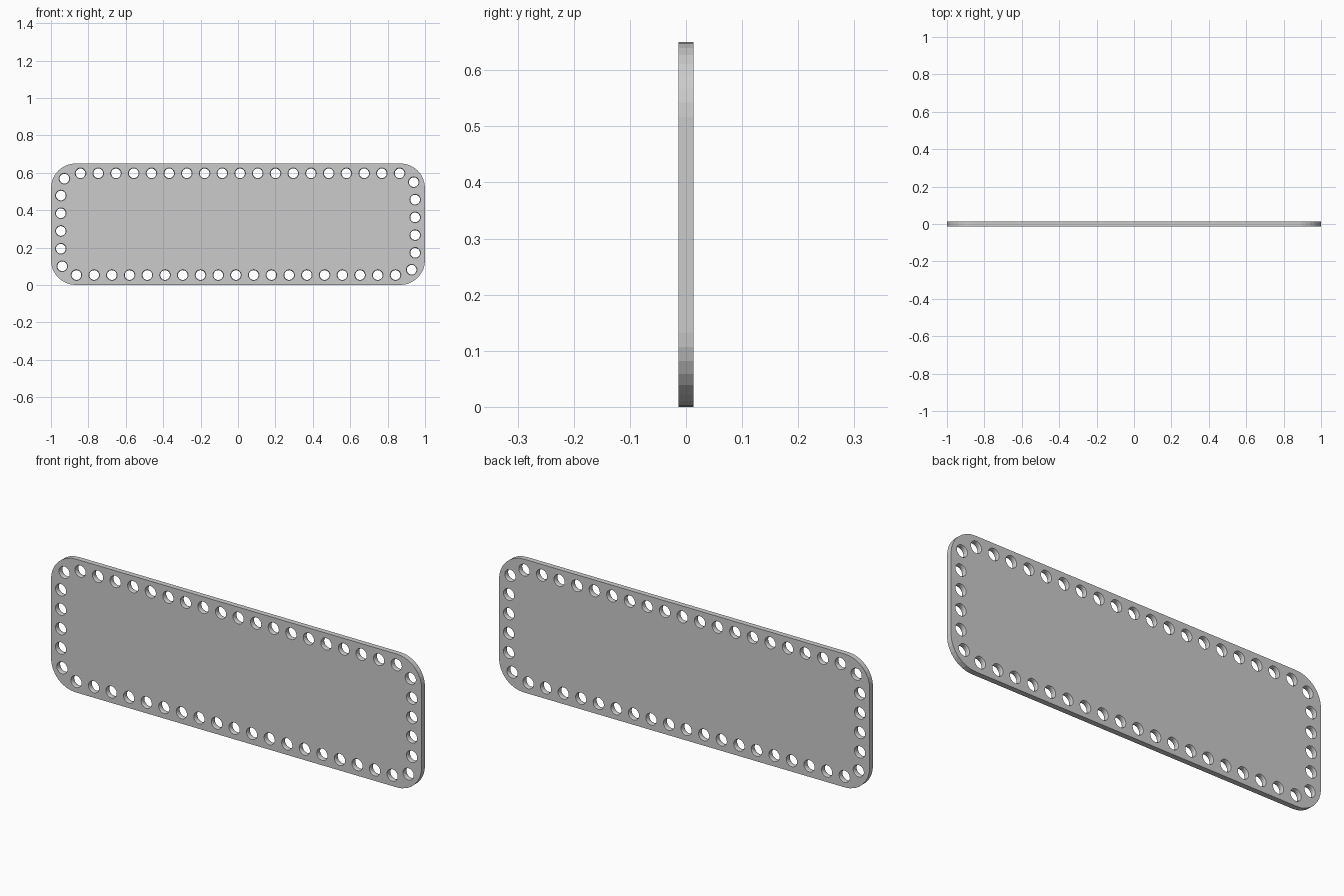
import bpy, bmesh
from math import pi, sin, cos

if "Cube" in bpy.data.objects:
    bpy.data.objects.remove(bpy.data.objects["Cube"])

HALF_W, HEIGHT, HALF_T = 1.0, 0.65, 0.013
CORNER_R, INSET = 0.133, 0.053
HOLES, FIRST_HOLE, SEG = 50, 0.025, 8


def outline():
    """Rounded rectangle of the plate as (x, z) points."""
    pts = []
    a, b, mid = HALF_W - CORNER_R, HEIGHT / 2 - CORNER_R, HEIGHT / 2
    for q, (sx, sz) in enumerate([(1, 1), (-1, 1), (-1, -1), (1, -1)]):
        for i in range(SEG + 1):
            t = (q + i / SEG) * pi / 2
            pts.append((sx * a + CORNER_R * cos(t), mid + sz * b + CORNER_R * sin(t)))
    return pts


def walk(s):
    """Point at distance s clockwise along the inset rounded rectangle."""
    r = CORNER_R - INSET
    a, b = HALF_W - CORNER_R, HEIGHT / 2 - CORNER_R
    arc = r * pi / 2
    s %= 4 * (a + b + arc)
    corners = [(a, b), (a, -b), (-a, -b), (-a, b)]
    for q, (cx, cz) in enumerate(corners):
        length = 2 * (a if q % 2 == 0 else b)
        normal = pi / 2 - q * pi / 2
        if s <= length:
            px, pz = corners[q - 1]
            f = s / length
            x, z = px + (cx - px) * f, pz + (cz - pz) * f
            return x + r * cos(normal), z + r * sin(normal) + HEIGHT / 2
        s -= length
        if s <= arc:
            t = normal - s / r
            return cx + r * cos(t), cz + r * sin(t) + HEIGHT / 2
        s -= arc


def ring(bm, pts, y):
    return [bm.verts.new((x, y, z)) for x, z in pts]


def wall(bm, r1, r2):
    n = len(r1)
    for i in range(n):
        j = (i + 1) % n
        bm.faces.new((r1[i], r1[j], r2[j], r2[i]))


def circle(c, r, n=20):
    return [(c[0] + r * cos(2 * pi * i / n), c[1] + r * sin(2 * pi * i / n)) for i in range(n)]


bm = bmesh.new()
front, back = [], []

# Outer rim
rim = outline()
front.append(ring(bm, rim, -HALF_T))
back.append(ring(bm, rim, HALF_T))
wall(bm, front[0], back[0])

# Evenly spaced lacing holes, slightly narrower in the middle
a, b = HALF_W - CORNER_R, HEIGHT / 2 - CORNER_R
perimeter = 4 * (a + b) + 2 * pi * (CORNER_R - INSET)
for k in range(HOLES):
    c = walk(FIRST_HOLE + k * perimeter / HOLES)
    rings = [ring(bm, circle(c, r), y)
             for r, y in [(0.029, -HALF_T), (0.026, -0.006), (0.026, 0.006), (0.029, HALF_T)]]
    for r1, r2 in zip(rings, rings[1:]):
        wall(bm, r1, r2)
    front.append(rings[0])
    back.append(rings[-1])

# Front and back faces, filled around the holes
for loops, ny in ((front, -1), (back, 1)):
    edges = [bm.edges.get((l[i - 1], l[i])) for l in loops for i in range(len(l))]
    bmesh.ops.triangle_fill(bm, use_beauty=True, edges=edges, normal=(0, ny, 0))
bmesh.ops.recalc_face_normals(bm, faces=bm.faces)

mesh = bpy.data.meshes.new("perforated_plate")
bm.to_mesh(mesh)
bm.free()
plate = bpy.data.objects.new("perforated_plate", mesh)
bpy.context.collection.objects.link(plate)
